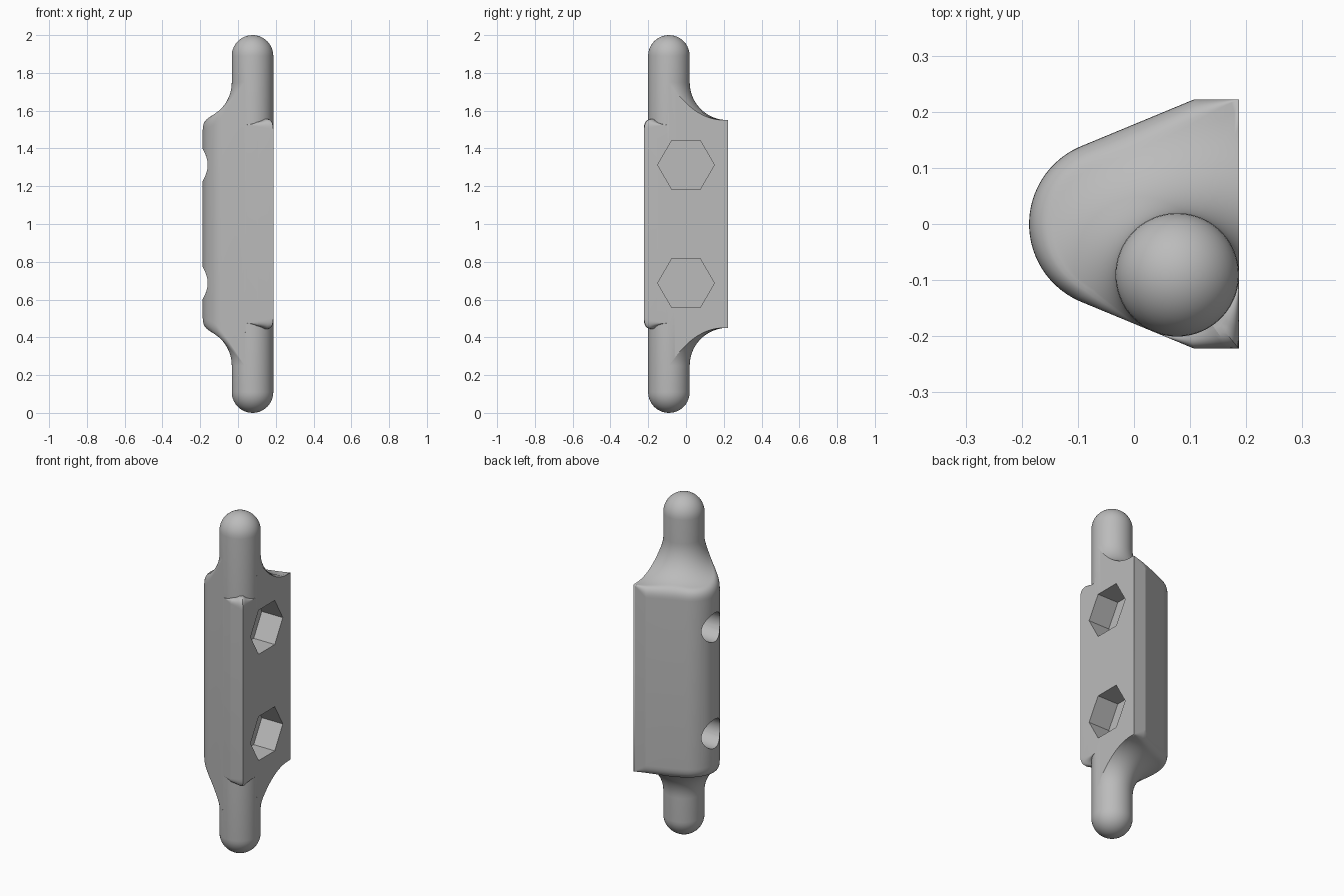
import bpy, bmesh
from math import pi, sin, cos, sqrt, radians, degrees, atan2
from mathutils import Matrix

if "Cube" in bpy.data.objects:
    bpy.data.objects.remove(bpy.data.objects["Cube"])

grey = bpy.data.materials.new("plain grey")
grey.use_nodes = True
grey.diffuse_color = (0.5, 0.5, 0.5, 1)
grey.node_tree.nodes["Principled BSDF"].inputs["Base Color"].default_value = (0.5, 0.5, 0.5, 1)

# Pin axis and body section sizes
PIN, FLAT, HALF = 0.11, 0.187, 0.222
AX, AY = 0.077, -0.0905
NOSE_X, NOSE_R = -0.037, 0.15
FILLET, TOP = 0.2, 1.75
SLANT = radians(112.5)
SHOULDER_X = NOSE_X + (NOSE_R - HALF * sin(SLANT)) / cos(SLANT)

# Section as tangent planes: flat face, two sides, rounded nose with slanted flanks
planes = [(1, 0, FLAT), (0, 1, HALF), (0, -1, HALF)]
for i in range(55):
    a = SLANT + radians(2.5 * i)
    planes.append((cos(a), sin(a), NOSE_R + NOSE_X * cos(a)))


def reach(t):
    """Distance from the pin axis to the body wall at angle t."""
    best = 9
    for nx, ny, d in planes:
        k = nx * cos(t) + ny * sin(t)
        if k > 1e-6:
            best = min(best, (d - nx * AX - ny * AY) / k)
    return max(best, PIN)


def flare(r):
    """Height of the concave flare between pin and body."""
    u = max(0, PIN + FILLET - r)
    return TOP - sqrt(max(0, FILLET ** 2 - u * u))


def corner_angle(x, y):
    return atan2(y - AY, x - AX) % (2 * pi)


edge_top = corner_angle(FLAT, HALF)
edge_side = corner_angle(SHOULDER_X, HALF)
SLANT_TOUCH = radians(247.5)


def meridian(t):
    """Half profile (radius, height) from the dome down to the middle."""
    rho = reach(t)
    gap = rho - PIN
    pts = [(PIN * sin(pi / 2 * i / 10), 2 - PIN + PIN * cos(pi / 2 * i / 10)) for i in range(1, 11)]
    if t > SLANT_TOUCH + 0.001:
        # low shoulder on the corner outside the pin
        a = min(0.05, 0.85 * gap)
        z_edge = 1.525 + 0.03 * min(1, gap / 0.05)
        surface = lambda r: z_edge
    else:
        # flare, with an edge round that fades out toward the flat face
        w = min(1, max(0, (t - edge_top) / (edge_side - edge_top)))
        a = w * min(0.045, 0.5 * gap)
        surface = flare
    r_in = rho - a
    for i in range(15):
        r = PIN + (r_in - PIN) * (1 - cos(pi / 2 * i / 14))
        pts.append((r, surface(r)))
    z0, zc = surface(r_in), surface(rho)
    zw = zc - 1.25 * a
    for i in range(1, 9):
        s = i / 8
        pts.append((r_in * (1 - s) ** 2 + rho * (1 - (1 - s) ** 2),
                    z0 * (1 - s) ** 2 + 2 * zc * s * (1 - s) + zw * s * s))
    return pts


# Angles around the axis, with exact corners kept
corners = [edge_top, edge_side, corner_angle(SHOULDER_X, -HALF), corner_angle(FLAT, -HALF)]
angles = [radians(2.5 * i) for i in range(144)]
angles = [a for a in angles if all(abs(a - c) > radians(0.8) for c in corners)] + corners
angles.sort()

# Body and pins as one loft
bm = bmesh.new()
columns = []
for t in angles:
    half = meridian(t)
    full = half + [(r, 2 - z) for r, z in reversed(half)]
    columns.append([bm.verts.new((AX + r * cos(t), AY + r * sin(t), z)) for r, z in full])
north, south = bm.verts.new((AX, AY, 2)), bm.verts.new((AX, AY, 0))
for i, b in enumerate(columns):
    a = columns[i - 1]
    bm.faces.new((north, a[0], b[0]))
    bm.faces.new((south, b[-1], a[-1]))
    for j in range(len(a) - 1):
        bm.faces.new((a[j], a[j + 1], b[j + 1], b[j]))
bmesh.ops.remove_doubles(bm, verts=bm.verts, dist=0.00005)
bmesh.ops.recalc_face_normals(bm, faces=bm.faces)
mesh = bpy.data.meshes.new("handle_body")
bm.to_mesh(mesh)
bm.free()
mesh.materials.append(grey)
body = bpy.data.objects.new("handle_body", mesh)
bpy.context.collection.objects.link(body)


def cut(name, sides, radius, x0, x1, z, spin=0):
    """Subtract a prism lying along x."""
    cm = bmesh.new()
    bmesh.ops.create_cone(cm, cap_ends=True, segments=sides, radius1=radius, radius2=radius, depth=x1 - x0,
                          matrix=Matrix.Translation(((x0 + x1) / 2, 0, z))
                          @ Matrix.Rotation(pi / 2, 4, 'Y') @ Matrix.Rotation(spin, 4, 'Z'))
    me = bpy.data.meshes.new(name)
    cm.to_mesh(me)
    cm.free()
    me.materials.append(grey)
    cutter = bpy.data.objects.new(name, me)
    cutter.hide_render = True
    bpy.context.collection.objects.link(cutter)
    mod = body.modifiers.new(name, 'BOOLEAN')
    mod.operation, mod.solver, mod.object = 'DIFFERENCE', 'EXACT', cutter
    bpy.ops.object.modifier_apply(modifier=name)
    bpy.data.objects.remove(cutter)


bpy.context.view_layer.objects.active = body
body.select_set(True)

# Hexagonal nut pockets in the flat face, round blind holes in the nose
for z in (0.687, 1.313):
    cut("nut_pocket", 6, 0.15, 0.05, 0.4, z)
    cut("screw_hole", 40, 0.085, -0.4, 0.03, z)

bpy.ops.object.shade_smooth_by_angle(angle=radians(20))
